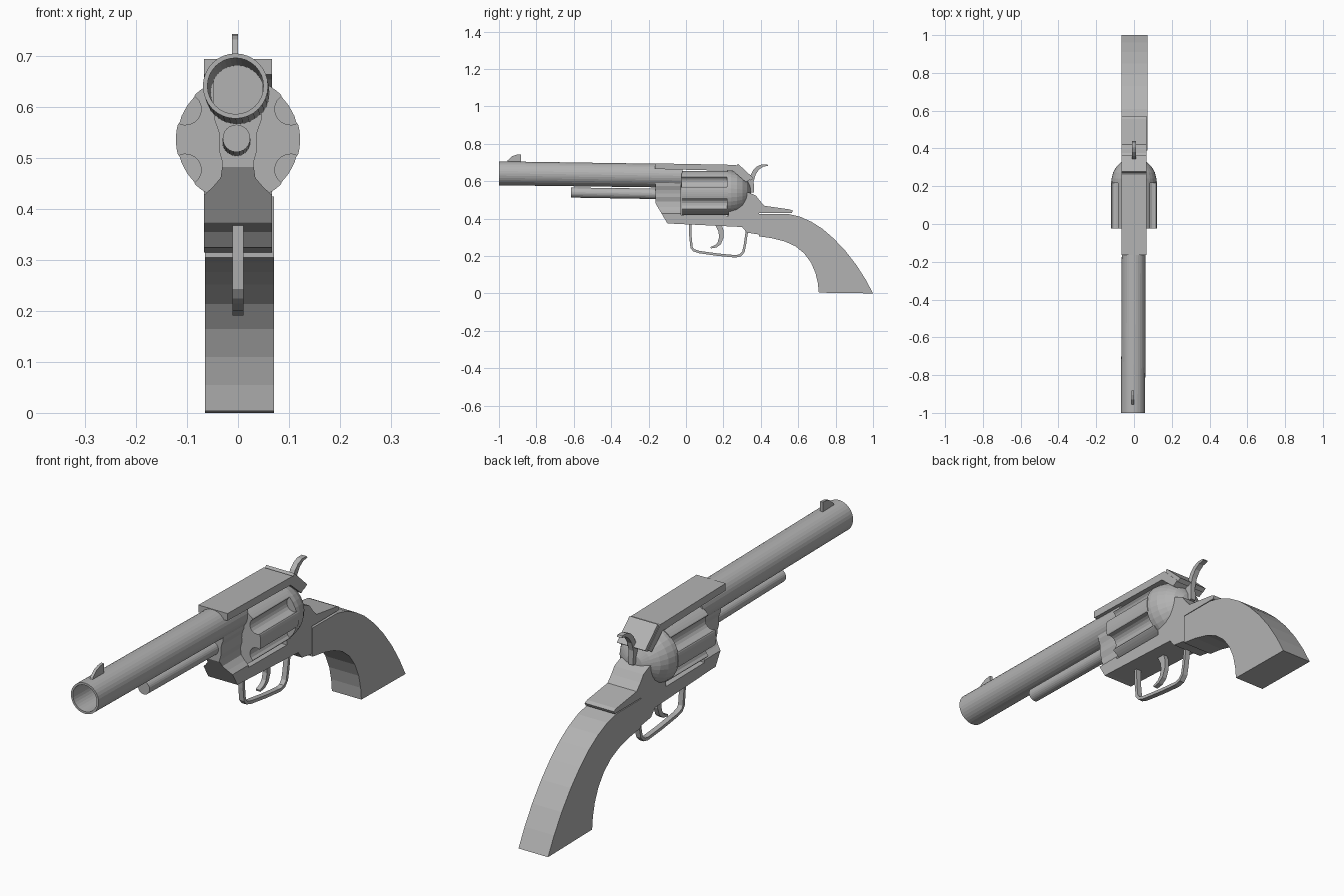
import bpy, bmesh
from math import sin, cos, pi, radians
from mathutils import Vector

# Dark grey used on every part
steel = bpy.data.materials.new("dark_grey")
steel.diffuse_color = (0.45, 0.45, 0.45, 1)


def finish(name, bm):
    bmesh.ops.remove_doubles(bm, verts=bm.verts, dist=1e-5)
    bmesh.ops.recalc_face_normals(bm, faces=bm.faces)
    me = bpy.data.meshes.new(name)
    bm.to_mesh(me)
    bm.free()
    me.materials.append(steel)
    ob = bpy.data.objects.new(name, me)
    bpy.context.collection.objects.link(ob)
    return ob


def extrude(points, delta):
    """Closed solid from an outline of 3D points."""
    bm = bmesh.new()
    f = bm.faces.new([bm.verts.new(p) for p in points])
    res = bmesh.ops.extrude_face_region(bm, geom=[f], use_keep_orig=True)
    verts = [v for v in res["geom"] if isinstance(v, bmesh.types.BMVert)]
    bmesh.ops.translate(bm, verts=verts, vec=delta)
    return bm


def side_plate(name, yz, half, cx=0.0):
    return finish(name, extrude([(cx - half, y, z) for y, z in yz], (2 * half, 0, 0)))


def ribbon(name, path, thick, half):
    """Bent strip following a side-view path; thick is one value per point."""
    pts = [Vector(p) for p in path]
    left, right = [], []
    for i, p in enumerate(pts):
        t = (pts[min(i + 1, len(pts) - 1)] - pts[max(i - 1, 0)]).normalized()
        n = Vector((-t.y, t.x)) * thick[i] / 2
        left.append(p + n)
        right.append(p - n)
    return side_plate(name, [tuple(p) for p in left + right[::-1]], half)


def lathe(name, profile, centre, seg=32):
    """Revolve (radius, y) rings; centre(y) gives the axis x and z."""
    bm = bmesh.new()
    rings = []
    for r, y in profile:
        cx, cz = centre(y)
        rings.append([bm.verts.new((cx + r * cos(2 * pi * k / seg), y,
                                    cz + r * sin(2 * pi * k / seg))) for k in range(seg)])
    for a, b in zip(rings, rings[1:]):
        for k in range(seg):
            j = (k + 1) % seg
            bm.faces.new((a[k], a[j], b[j], b[k]))
    return finish(name, bm)


# Barrel with bore and the rod beneath it, both tilted very slightly
def bore_axis(y):
    return -0.001 + 0.004 * y, 0.628 - 0.014 * y


lathe("barrel", [(0, -0.12), (0.052, -0.12), (0.055, -1), (0.064, -1), (0.063, -0.02), (0, -0.02)],
      bore_axis)
lathe("ejector_rod", [(0, -0.615), (0.027, -0.615), (0.028, -0.1), (0, -0.1)],
      lambda y: (-0.003, 0.530 - 0.015 * y), 24)

# Front sight
side_plate("front_sight", [(-0.96, 0.695), (-0.953, 0.712), (-0.93, 0.733), (-0.905, 0.742),
                           (-0.882, 0.744), (-0.882, 0.695)], 0.006, -0.006)

# Front of frame: waisted section narrower than the barrel, cut off diagonally below
half = [(0.048, 0.67), (0.048, 0.60), (0.046, 0.575), (0.038, 0.553), (0.036, 0.535), (0.037, 0.515),
        (0.030, 0.49), (0.034, 0.462), (0.050, 0.443), (0.067, 0.428), (0.067, 0.373)]
outline = half + [(-x, z) for x, z in half[::-1]]
bm = extrude([(x, -0.164, z) for x, z in outline], (0, 0.137, 0))
cut = bmesh.ops.bisect_plane(bm, geom=bm.verts[:] + bm.edges[:] + bm.faces[:],
                             plane_co=(0, -0.165, 0.485), plane_no=(0, -0.11, -0.065),
                             clear_outer=True)
edges = [e for e in cut["geom_cut"] if isinstance(e, bmesh.types.BMEdge)]
bmesh.ops.holes_fill(bm, edges=edges, sides=0)
finish("frame_front", bm)

# Top strap sloping down behind the cylinder, and its rear plate
side_plate("top_strap", [(-0.165, 0.695), (0.265, 0.687), (0.345, 0.61), (0.32, 0.595),
                         (0.25, 0.655), (-0.165, 0.665)], 0.067)
side_plate("rear_sight_plate", [(0.269, 0.680), (0.278, 0.693), (0.362, 0.615), (0.345, 0.604)], 0.065)

# Lower frame with the rear tang
side_plate("lower_frame", [(-0.1, 0.374), (0.3, 0.355), (0.325, 0.325), (0.39, 0.315), (0.39, 0.43),
                           (0.565, 0.43), (0.571, 0.442), (0.555, 0.449), (0.42, 0.468),
                           (0.395, 0.495), (0.375, 0.522), (0.335, 0.54), (0.27, 0.54), (0.226, 0.50),
                           (0.226, 0.415), (-0.03, 0.418), (-0.1, 0.42)], 0.067)

# Fluted cylinder
R, D, F = 0.122, 0.119, 0.031
ring = []
for i in range(6):
    a = radians(30 + 60 * i)
    for k in range(9):
        b = a + pi + radians(86 - 21.5 * k)
        ring.append((D * cos(a) + F * cos(b), D * sin(a) + F * sin(b)))
    for k in range(6):
        b = a + radians(17 + 26 * k / 5)
        ring.append((R * cos(b), R * sin(b)))
finish("cylinder", extrude([(x, -0.025, 0.537 + z) for x, z in ring], (0, 0.25, 0)))

# Domed recoil shield
lathe("recoil_shield", [(0, 0.218), (0.12, 0.218), (0.119, 0.24), (0.111, 0.272), (0.094, 0.302),
                        (0.068, 0.327), (0.036, 0.343), (0, 0.348)], lambda y: (0, 0.537))

# Hammer
side_plate("hammer", [(0.30, 0.54), (0.363, 0.54), (0.362, 0.60), (0.372, 0.635), (0.39, 0.662),
                      (0.412, 0.677), (0.44, 0.683), (0.435, 0.69), (0.405, 0.69), (0.38, 0.679),
                      (0.36, 0.66), (0.345, 0.63), (0.33, 0.60)], 0.011)

# Trigger and guard
ribbon("trigger", [(0.17, 0.375), (0.187, 0.335), (0.189, 0.30), (0.178, 0.268), (0.16, 0.252),
                   (0.132, 0.244)], [0.034, 0.028, 0.024, 0.02, 0.015, 0.008], 0.01)
guard = [(0.022, 0.38), (0.024, 0.30), (0.03, 0.245), (0.042, 0.23), (0.07, 0.221), (0.17, 0.207),
         (0.265, 0.198), (0.29, 0.203), (0.307, 0.222), (0.315, 0.26), (0.326, 0.335)]
ribbon("trigger_guard", guard, [0.013] * len(guard), 0.011)

# Curved grip
side_plate("grip", [(0.39, 0.425), (0.55, 0.424), (0.61, 0.41), (0.67, 0.383), (0.73, 0.345),
                    (0.79, 0.293), (0.85, 0.23), (0.91, 0.153), (0.96, 0.075), (1.0, 0.0),
                    (0.71, 0.004), (0.705, 0.055), (0.692, 0.11), (0.668, 0.165), (0.632, 0.214),
                    (0.585, 0.252), (0.53, 0.277), (0.46, 0.295), (0.39, 0.305)], 0.068, 0.003)
